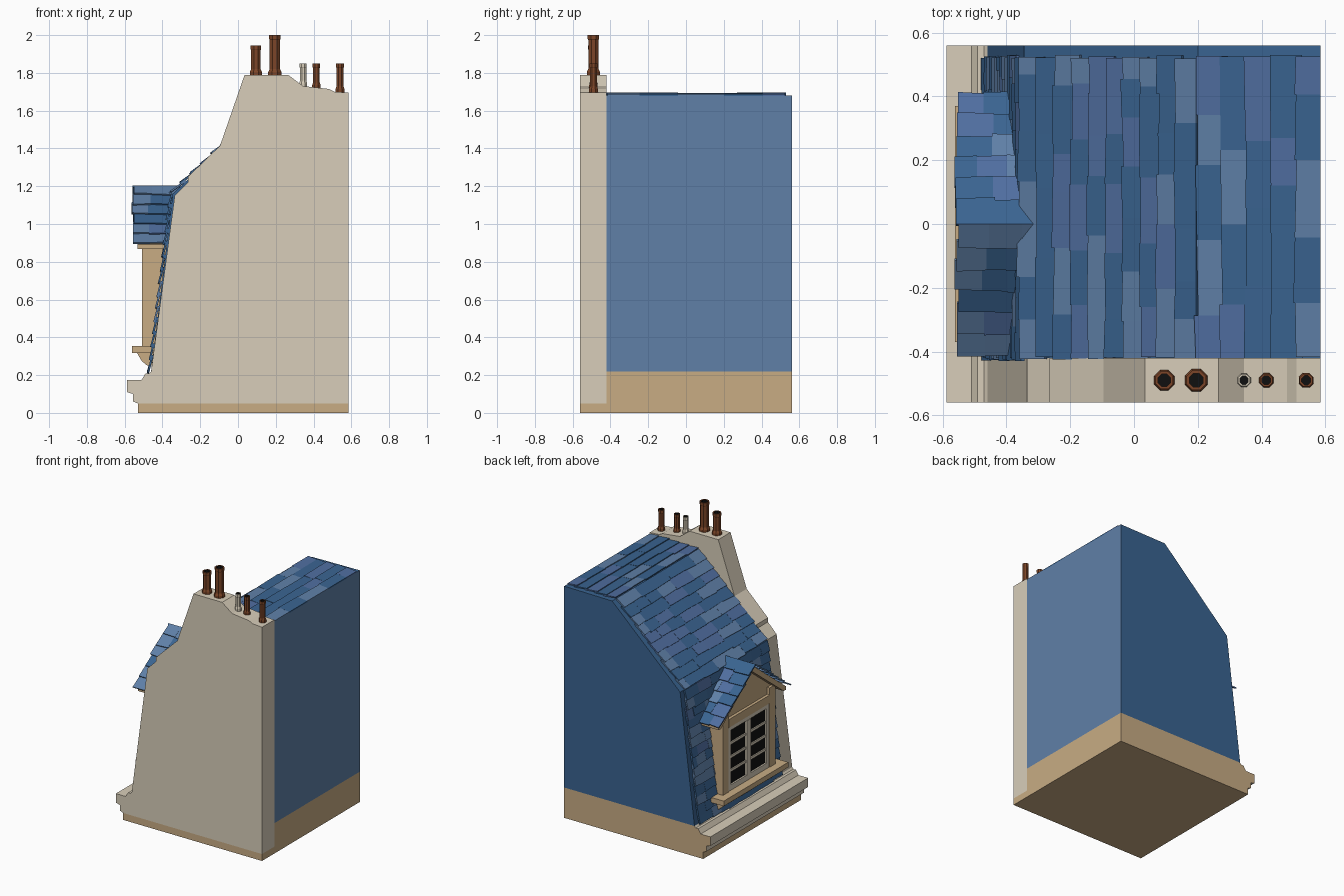
import bpy, bmesh, math, random
from mathutils import Vector

if "Cube" in bpy.data.objects:
    bpy.data.objects.remove(bpy.data.objects["Cube"])

random.seed(4)


def material(name, r, g, b):
    m = bpy.data.materials.new(name)
    m.diffuse_color = (r, g, b, 1)
    m.use_nodes = True
    m.node_tree.nodes["Principled BSDF"].inputs["Base Color"].default_value = m.diffuse_color
    return m


STONE = material("pale_stone", .69, .617, .49)
TAN = material("tan_stone", .578, .413, .231)
SLATES = [material("slate_dark", .042, .127, .283),
          material("slate_light", .115, .216, .39),
          material("slate_violet", .08, .156, .352)]
CLAY = material("clay", .2, .06, .021)
BLACK = material("black", .005, .005, .005)


def finish(name, bm, *mats):
    bmesh.ops.recalc_face_normals(bm, faces=bm.faces)
    me = bpy.data.meshes.new(name)
    bm.to_mesh(me)
    bm.free()
    for m in mats:
        me.materials.append(m)
    ob = bpy.data.objects.new(name, me)
    bpy.context.collection.objects.link(ob)
    return ob


def prism(name, pts, axis, a, b, *mats):
    """Extrude a (x,z) profile along y, or a (y,z) profile along x."""
    bm = bmesh.new()
    at = (lambda p, t: (p[0], t, p[1])) if axis == 'y' else (lambda p, t: (t, p[0], p[1]))
    r0 = [bm.verts.new(at(p, a)) for p in pts]
    r1 = [bm.verts.new(at(p, b)) for p in pts]
    bm.faces.new(r0)
    bm.faces.new(r1)
    for i in range(len(pts)):
        j = (i + 1) % len(pts)
        bm.faces.new((r0[i], r0[j], r1[j], r1[i]))
    return finish(name, bm, *mats)


def box(name, x0, x1, y0, y1, z0, z1, mat):
    return prism(name, [(x0, z0), (x1, z0), (x1, z1), (x0, z1)], 'y', y0, y1, mat)


def tiles(name, start, end, u, rows, lo, hi, widths, ragged=.006, thick=.009, lift=.009):
    """Rows of overlapping slates running along u, from start (eave) up to end."""
    start, end, u = Vector(start), Vector(end), Vector(u)
    v = end - start
    length = v.length
    v.normalize()
    n = u.cross(v)
    if n.z < 0:
        n = -n
    pitch = length / rows
    bm = bmesh.new()
    for r in range(rows):
        a = lo + random.uniform(-ragged, ragged)
        stop = (hi(r / rows) if callable(hi) else hi) + random.uniform(-ragged, ragged)
        while a < stop - .01:
            b = a + random.uniform(*widths)
            if stop - b < widths[0] * .5:
                b = stop
            s0 = r * pitch - random.uniform(0, .012)
            s1 = min(s0 + pitch * 1.3, length)
            k = random.uniform(0, .004)
            sk = random.uniform(-.003, .003)
            low = [start + u * p + v * (s0 + q) + n * h for p, q, h in
                   ((a, sk, lift + k), (b, -sk, lift + k),
                    (b, -sk, lift + k + thick), (a, sk, lift + k + thick))]
            up = [start + u * p + v * s1 + n * h for p, h in
                  ((a, -.002), (b, -.002), (b, thick), (a, thick))]
            L = [bm.verts.new(c) for c in low]
            U = [bm.verts.new(c) for c in up]
            m = random.choice((0, 0, 0, 1, 1, 2))
            fs = [bm.faces.new(L), bm.faces.new(U)]
            fs += [bm.faces.new((L[i], L[(i + 1) % 4], U[(i + 1) % 4], U[i])) for i in range(4)]
            for f in fs:
                f.material_index = m
            a = b
    return finish(name, bm, *SLATES)


# plinth, base storey with stone cornice
cornice = [(-.53, .05), (-.555, .06), (-.555, .10), (-.588, .11), (-.588, .175),
           (-.51, .175), (-.49, .208), (-.47, .208), (-.46, .22)]
box("plinth", -.53, .585, -.56, .56, 0, .05, TAN)
base = prism("base_with_cornice", cornice + [(.585, .22), (.585, .05)], 'y', -.42, .56, TAN, STONE)
for p in base.data.polygons:
    if p.center.x < -.4 and abs(p.normal.y) < .5:
        p.material_index = 1

# gable wall stepping up to the chimney
prism("chimney_gable_wall", cornice + [
    (-.335, 1.15), (-.265, 1.22), (-.265, 1.25), (-.095, 1.415), (.035, 1.79), (.265, 1.79),
    (.345, 1.73), (.48, 1.715), (.51, 1.70), (.585, 1.695), (.585, .05)], 'y', -.56, -.42, STONE)

# mansard roof body, right side lighter than the back
EAVE, BREAK, CREST, BACK = (-.46, .22), (-.345, 1.16), (.20, 1.675), (.585, 1.68)
roof = prism("roof_body", [EAVE, BREAK, CREST, BACK, (.585, .22)], 'y', -.42, .56,
             SLATES[0], SLATES[1])
for p in roof.data.polygons:
    if p.normal.x > .9:
        p.material_index = 1

# slates on the three roof pitches
P = lambda p: (p[0], 0, p[1])
Y = (0, 1, 0)
tiles("steep_slates", P(EAVE), P(BREAK), Y, 14, -.425, .525, (.08, .15))
tiles("middle_slates", P(BREAK), P(CREST), Y, 10, -.422, .525, (.11, .22))
tiles("top_slates", P(CREST), P(BACK), Y, 5, -.42, .525, (.13, .28), thick=.007, lift=.007)

# chimney pots: eight-sided, hollow, with a collar at the foot
for i, (x, z0, z1, r, mat) in enumerate([
        (.095, 1.78, 1.945, .03, CLAY), (.195, 1.78, 2.0, .033, CLAY),
        (.345, 1.72, 1.85, .02, STONE), (.415, 1.71, 1.85, .021, CLAY), (.54, 1.69, 1.85, .022, CLAY)]):
    bm = bmesh.new()
    prof = [(r * 1.15, z0), (r * 1.15, z0 + .025), (r * .9, z0 + .04), (r * .9, z1 - .025),
            (r, z1 - .02), (r, z1), (r * .7, z1), (r * .7, z1 - .03)]
    rings = [[bm.verts.new((x + q * math.cos((k + .5) * math.pi / 4),
                            -.49 + q * math.sin((k + .5) * math.pi / 4), z)) for k in range(8)]
             for q, z in prof]
    for j in range(len(rings) - 1):
        for k in range(8):
            f = bm.faces.new((rings[j][k], rings[j][(k + 1) % 8],
                              rings[j + 1][(k + 1) % 8], rings[j + 1][k]))
            f.material_index = 1 if j == 6 else 0
    bm.faces.new(rings[-1]).material_index = 1
    bm.faces.new(rings[0])
    finish("chimney_pot_%d" % (i + 1), bm, mat, BLACK)

# dormer: wall, sill, bracket and lintel
prism("dormer_wall", [(-.29, .27), (.29, .27), (.29, .94), (0, 1.165), (-.29, .94)],
      'x', -.487, -.30, TAN)
box("dormer_sill", -.562, -.43, -.37, .37, .318, .355, TAN)
prism("sill_bracket", [(-.535, .318), (-.51, .275), (-.48, .25), (-.44, .25), (-.43, .318)],
      'y', -.31, .31, TAN)
box("dormer_lintel", -.508, -.40, -.235, .235, .82, .88, TAN)

# dormer sides, mirrored: pilaster, rafter slab, slates
for s, side in ((1, "left"), (-1, "right")):
    box("pilaster_" + side, -.507, -.40, s * .235, s * .30, .355, .93, TAN)
    prism("dormer_rafter_" + side,
          [(0, 1.19), (s * .385, .892), (s * .385, .867), (s * .36, .867), (0, 1.145)],
          'x', -.532, -.30, TAN)
    tiles("dormer_slates_" + side, (0, s * .395, .89), (0, -s * .005, 1.198), (1, 0, 0), 6,
          -.555, lambda t: -.355 + .06 * t, (.06, .13), ragged=.01)

# window: dark glass, two casements with glazing bars
box("window_glass", -.491, -.47, -.235, .235, .355, .82, BLACK)
box("window_rail_bottom", -.503, -.48, -.235, .235, .355, .395, STONE)
box("window_rail_top", -.503, -.48, -.235, .235, .79, .82, STONE)
box("window_middle_post", -.506, -.48, -.025, .025, .395, .79, STONE)
for s in (1, -1):
    box("window_stile", -.503, -.48, s * .205, s * .235, .395, .79, STONE)
    for i in range(1, 4):
        z = .395 + i * .395 / 4
        box("glazing_bar", -.499, -.48, s * .025, s * .205, z - .009, z + .009, STONE)
